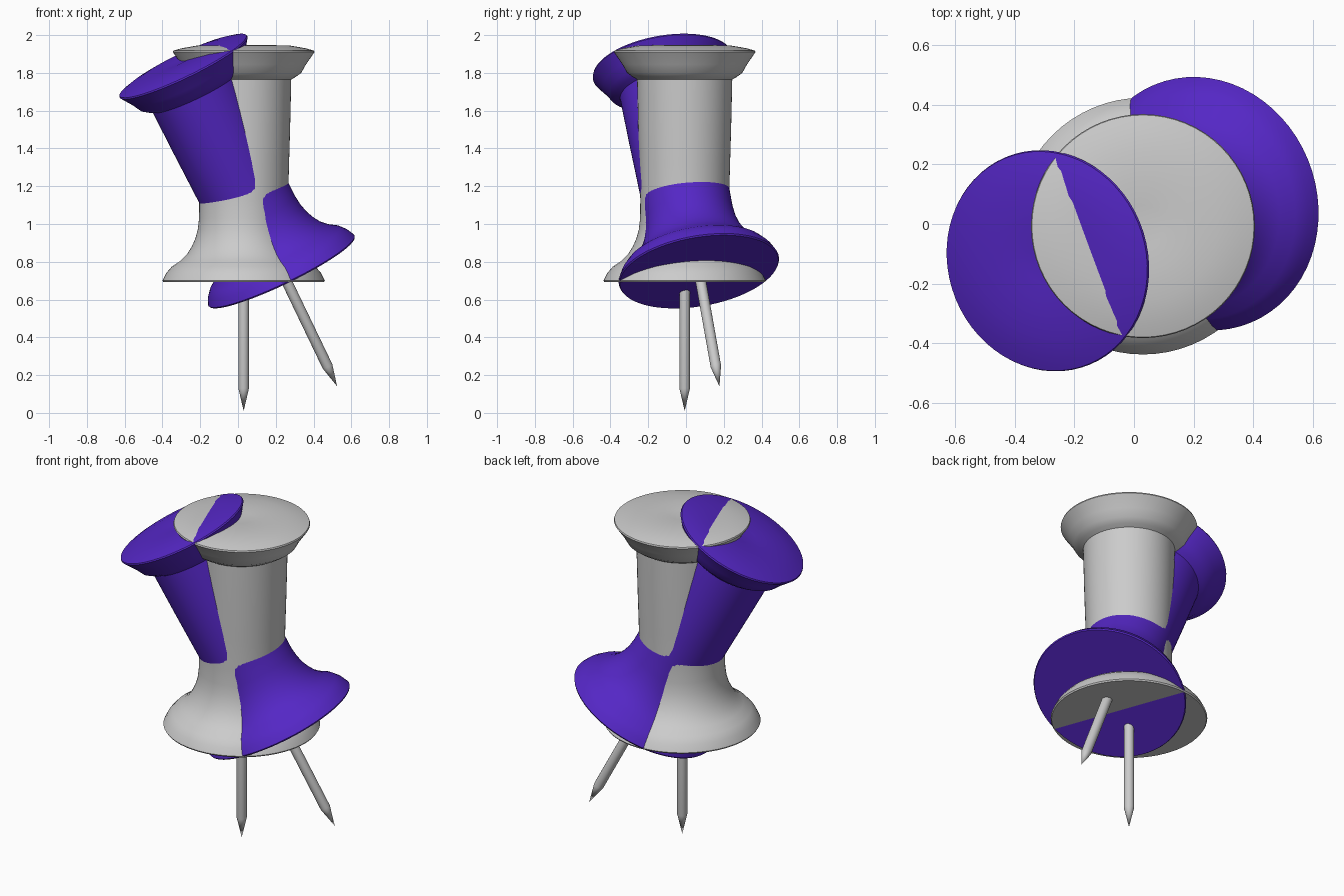
import bpy, bmesh, math
from mathutils import Vector, Matrix

if "Cube" in bpy.data.objects:
    bpy.data.objects.remove(bpy.data.objects["Cube"])

SEG = 64
# (radius, height above the needle tip)
HANDLE = [(0, .682), (.425, .682), (.43, .69), (.41, .73), (.38, .765), (.335, .795),
          (.30, .83), (.275, .87), (.257, .91), (.243, .96), (.236, 1.02), (.235, 1.12),
          (.24, 1.3), (.246, 1.5), (.252, 1.755), (.275, 1.768), (.305, 1.79), (.33, 1.835),
          (.375, 1.90), (.372, 1.908), (.33, 1.92), (.25, 1.934), (.15, 1.937), (.07, 1.934), (0, 1.928)]
NEEDLE = [(0, 0), (.028, .12), (.028, .70), (0, .70)]


def lathe(name, profile, seg, matrix, colour=None):
    bm = bmesh.new()
    rings = []
    for r, z in profile:
        if r == 0:
            rings.append([bm.verts.new((0, 0, z))])
        else:
            rings.append([bm.verts.new((r * math.cos(2 * math.pi * i / seg),
                                        r * math.sin(2 * math.pi * i / seg), z)) for i in range(seg)])
    for a, b in zip(rings, rings[1:]):
        for i in range(seg):
            j = (i + 1) % seg
            if len(a) == 1:
                bm.faces.new((a[0], b[j], b[i]))
            elif len(b) == 1:
                bm.faces.new((a[i], a[j], b[0]))
            else:
                bm.faces.new((a[i], a[j], b[j], b[i]))
    bmesh.ops.recalc_face_normals(bm, faces=bm.faces)
    me = bpy.data.meshes.new(name)
    bm.to_mesh(me)
    bm.free()
    ob = bpy.data.objects.new(name, me)
    bpy.context.collection.objects.link(ob)
    ob.matrix_world = matrix
    if colour:
        me.materials.append(colour)
    bpy.ops.object.select_all(action='DESELECT')
    ob.select_set(True)
    bpy.context.view_layer.objects.active = ob
    bpy.ops.object.shade_smooth_by_angle(angle=math.radians(35))
    return ob


def push_pin(name, tip, axis, colour=None):
    turn = Vector((0, 0, 1)).rotation_difference(Vector(axis)).to_matrix().to_4x4()
    matrix = Matrix.Translation(tip) @ turn
    lathe(name + "_handle", HANDLE, SEG, matrix, colour)
    lathe(name + "_needle", NEEDLE, 20, matrix)


purple = bpy.data.materials.new("purple_plastic")
purple.diffuse_color = (0.09, 0.02, 0.56, 1)
purple.use_nodes = True
purple.node_tree.nodes["Principled BSDF"].inputs["Base Color"].default_value = purple.diffuse_color

# upright grey pin and the leaning purple pin crossing it
push_pin("upright_pin", (.03, -.007, .01), (0, 0, 1))
push_pin("leaning_pin", (.525, .177, .14), (-.428, -.158, .89), purple)
